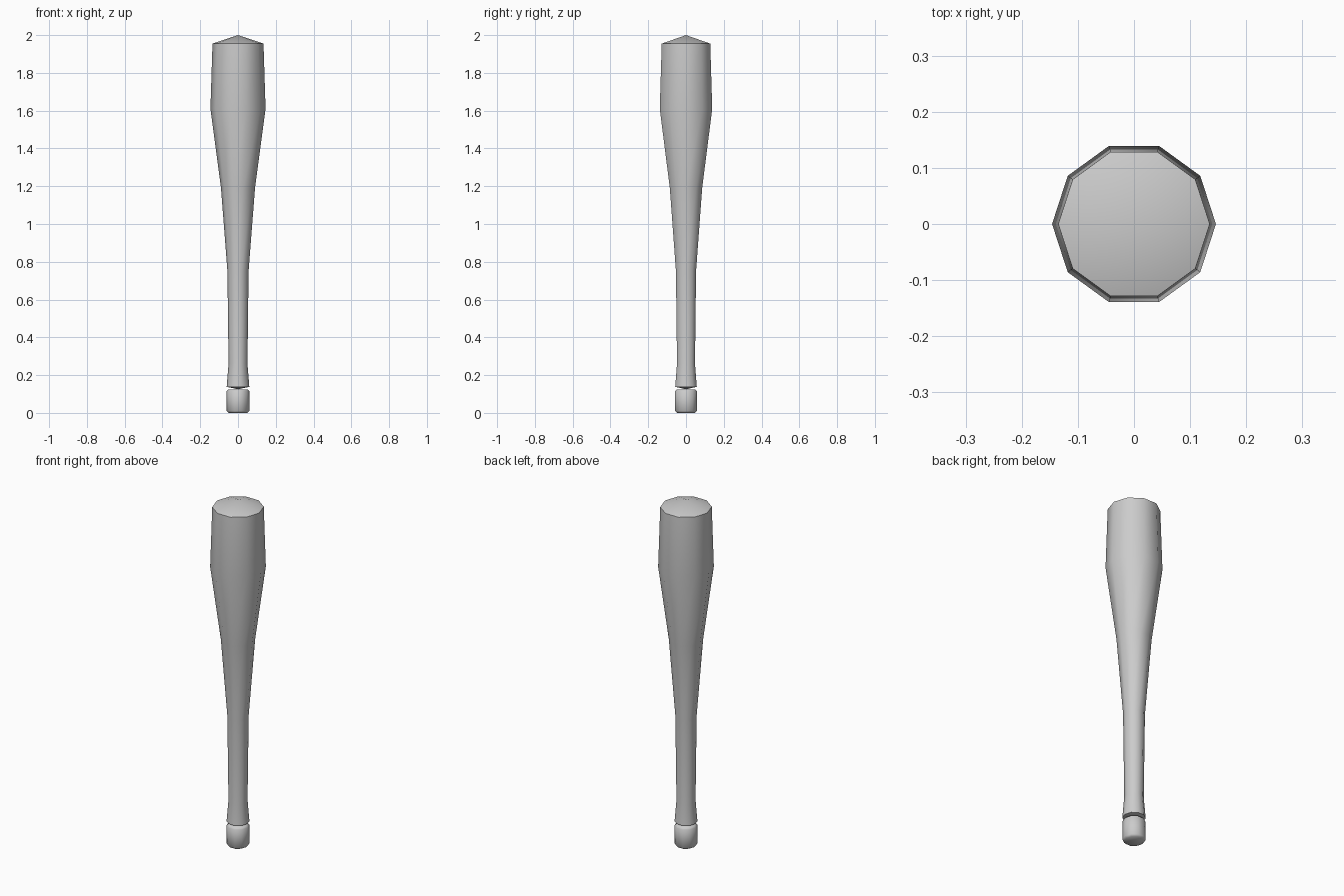
import bpy
import bmesh
import math

SIDES = 10

if "Cube" in bpy.data.objects:
    bpy.data.objects.remove(bpy.data.objects["Cube"], do_unlink=True)

grey = bpy.data.materials.new("light_grey")
grey.use_nodes = True
colour = (0.6, 0.6, 0.6, 1)
grey.diffuse_color = colour
grey.node_tree.nodes["Principled BSDF"].inputs["Base Color"].default_value = colour


def lathe(name, profile):
    """Turn (radius, height) points around z; radius 0 makes a single tip."""
    bm = bmesh.new()
    rings = []
    for r, z in profile:
        count = SIDES if r else 1
        rings.append([bm.verts.new((r * math.cos(math.tau * i / SIDES),
                                    r * math.sin(math.tau * i / SIDES), z))
                      for i in range(count)])
    for low, high in zip(rings, rings[1:]):
        for i in range(SIDES):
            j = (i + 1) % SIDES
            corners = [low[i % len(low)], low[j % len(low)],
                       high[j % len(high)], high[i % len(high)]]
            bm.faces.new(list(dict.fromkeys(corners)))
    bmesh.ops.recalc_face_normals(bm, faces=bm.faces)
    mesh = bpy.data.meshes.new(name)
    bm.to_mesh(mesh)
    bm.free()
    mesh.materials.append(grey)
    obj = bpy.data.objects.new(name, mesh)
    bpy.context.collection.objects.link(obj)
    bpy.ops.object.select_all(action='DESELECT')
    obj.select_set(True)
    bpy.context.view_layer.objects.active = obj
    bpy.ops.object.shade_smooth_by_angle(angle=math.radians(50))
    return obj


# Tapered barrel and handle, with a shallow cone at each end
lathe("bat_body", [(0, 0.125), (0.06, 0.138), (0.05, 0.26), (0.056, 0.75),
                   (0.09, 1.19), (0.146, 1.61), (0.135, 1.955), (0, 2)])

# Separate end knob with chamfered rims
lathe("end_knob", [(0, 0), (0.05, 0), (0.06, 0.01), (0.06, 0.115),
                   (0.05, 0.125), (0, 0.125)])
